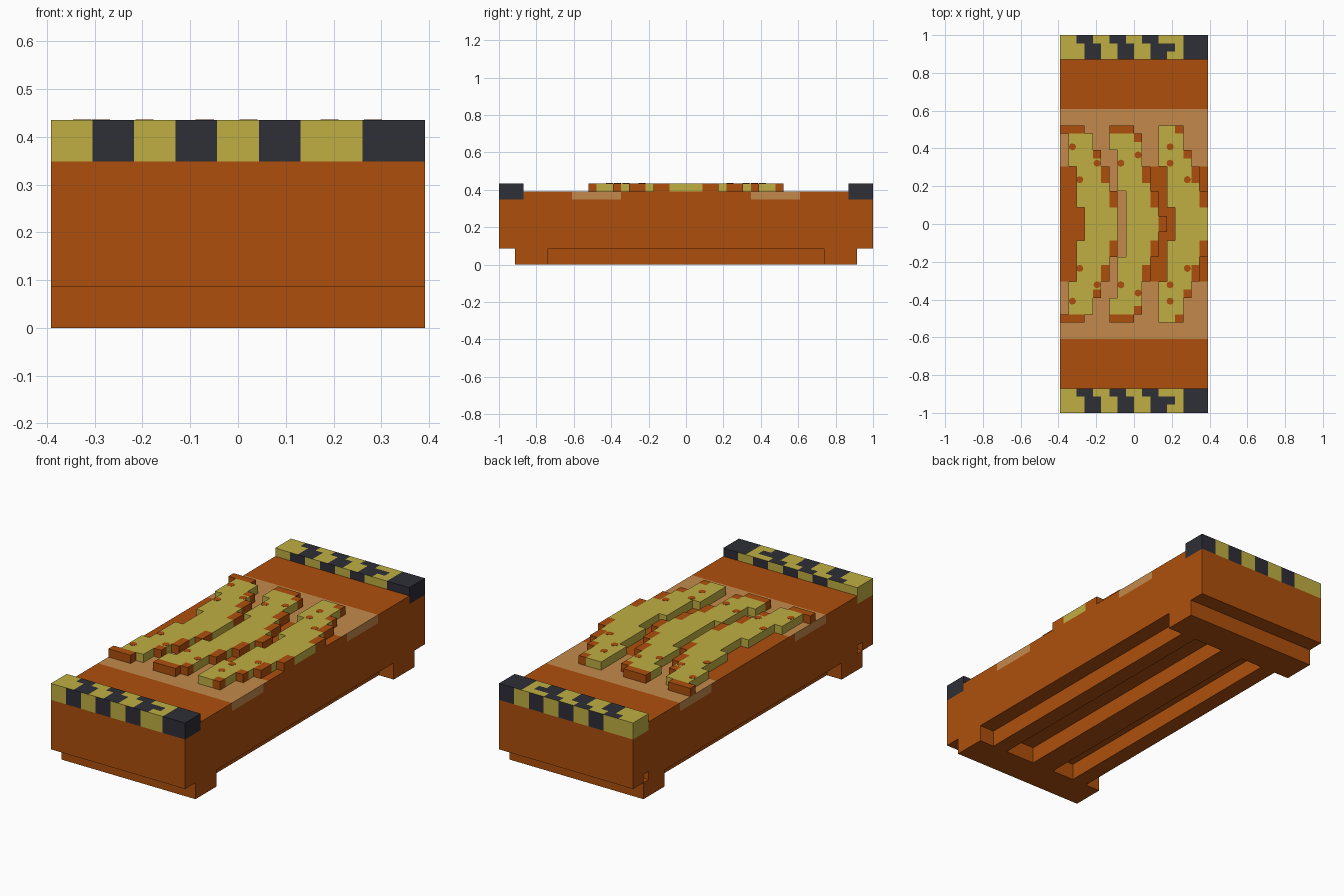
import bpy
import bmesh

if "Cube" in bpy.data.objects:
    bpy.data.objects.remove(bpy.data.objects["Cube"], do_unlink=True)

U = 2 / 46            # size of one block
NX, NY = 18, 46       # footprint in blocks
MID = NY // 2


def material(name, rgb):
    lin = [c / 12.92 if c <= 0.04 else ((c + 0.055) / 1.055) ** 2.4 for c in (v / 255 for v in rgb)]
    mat = bpy.data.materials.new(name)
    mat.use_nodes = True
    mat.diffuse_color = (*lin, 1)
    mat.node_tree.nodes["Principled BSDF"].inputs["Base Color"].default_value = (*lin, 1)
    return mat


MATS = [material("burnt orange", (174, 79, 12)), material("tan", (196, 138, 76)),
        material("mustard yellow", (192, 175, 66)), material("charcoal", (46, 46, 55))]
ORANGE, TAN, YELLOW, BLACK = range(4)


def finish(name, bm):
    mesh = bpy.data.meshes.new(name)
    bm.to_mesh(mesh)
    bm.free()
    for mat in MATS:
        mesh.materials.append(mat)
    obj = bpy.data.objects.new(name, mesh)
    bpy.context.collection.objects.link(obj)
    return obj


def box(x0, x1, y0, y1, z0, z1):
    return {(i, j, k) for i in range(x0, x1) for j in range(y0, y1) for k in range(z0, z1)}


def block_object(name, cells, rule):
    """Outer skin of a set of blocks; rule(cell, axis, sign) gives each face its colour."""
    bm = bmesh.new()
    verts = {}

    def vert(p):
        if p not in verts:
            verts[p] = bm.verts.new(((p[0] - NX / 2) * U, (p[1] - MID) * U, p[2] * U))
        return verts[p]

    for cell in sorted(cells):
        for axis in range(3):
            for sign in (-1, 1):
                other = list(cell)
                other[axis] += sign
                if tuple(other) in cells:
                    continue
                b, c = (axis + 1) % 3, (axis + 2) % 3
                corners = []
                for db, dc in ((0, 0), (1, 0), (1, 1), (0, 1)):
                    p = list(cell)
                    p[axis] += sign > 0
                    p[b] += db
                    p[c] += dc
                    corners.append(vert(tuple(p)))
                face = bm.faces.new(corners if sign > 0 else corners[::-1])
                face.material_index = rule(cell, axis, sign)
    return finish(name, bm)


def row(j):
    """Distance from the middle in blocks, same for both halves."""
    return j - MID if j >= MID else MID - 1 - j


# Main slab, with its top lowered under the end bars
body = box(0, NX, 0, NY, 2, 9) - box(0, NX, 0, 3, 8, 9) - box(0, NX, NY - 3, NY, 8, 9)
body -= box(0, 1, 2, 3, 2, 3) | box(0, 1, 43, 44, 2, 3)

# Base with side recesses and two long slots
base = box(0, NX, 2, 44, 0, 2)
for x0, x1 in ((0, 2), (4, 7), (10, 14), (16, 18)):
    base -= box(x0, x1, 6, 40, 0, 2)


def body_colour(cell, axis, sign):
    i, j, k = cell
    r = row(j)
    if k == 8 and axis == 2 and r < 14 and (r >= 7 or 5 <= i < 9):
        return TAN
    if k == 8 and axis == 0 and 8 <= r < 14:
        return TAN
    return ORANGE


block_object("slab_with_base", body | base, body_colour)

# Hazard striped bars at both ends
FRONT_STRIPES = {2, 3, 6, 7, 10, 11, 15, 16, 17}
BACK_STRIPES = {4, 5, 8, 9, 12, 13, 16, 17}


def bar_colour(cell, axis, sign):
    i, j, k = cell
    if axis == 0:
        return BLACK if sign > 0 else YELLOW
    if axis == 1:
        return BLACK if i in (BACK_STRIPES if sign > 0 else FRONT_STRIPES) else YELLOW
    depth = j % (NY - 3)          # 0 is the front row of either bar
    shift = 1 if depth < 2 else 0
    spot = i == 13 and depth == 1
    return BLACK if i >= 15 or (i < 14 and i - shift in FRONT_STRIPES) or spot else YELLOW


for name, y0 in (("front_bar", 0), ("back_bar", NY - 3)):
    block_object(name, box(0, NX, y0, y0 + 3, 8, 10), bar_colour)

# Curved raised strips: (first row, end row, left column, right column) of one half
STRIPS = {
    "left_strip": [(0, 2, 3, 7), (2, 5, 2, 6), (5, 7, 2, 5), (7, 8, 1, 5), (8, 11, 1, 4)],
    "middle_strip": [(0, 2, 8, 12), (2, 4, 8, 11), (4, 5, 7, 11), (5, 9, 7, 10),
                     (9, 10, 6, 10), (10, 11, 6, 9)],
    "right_strip": [(0, 2, 14, 18), (2, 5, 13, 17), (5, 7, 13, 16), (7, 8, 12, 16),
                    (8, 11, 12, 15), (11, 12, 12, 14)],
}
EDGING = {
    "left_strip": [(2, 4, 6, 7), (5, 7, 5, 6), (8, 9, 4, 5), (11, 12, 0, 3)],
    "middle_strip": [(0, 1, 12, 13), (2, 4, 11, 12), (5, 7, 10, 11), (10, 11, 9, 10), (11, 12, 6, 9)],
    "right_strip": [(2, 4, 17, 18), (5, 7, 16, 17), (8, 9, 15, 16), (11, 12, 14, 15)],
}


def mirrored_cells(spans):
    cells = set()
    for r0, r1, x0, x1 in spans:
        cells |= box(x0, x1, MID + r0, MID + r1, 9, 10)
        cells |= box(x0, x1, MID - r1, MID - r0, 9, 10)
    return cells


for name, spans in STRIPS.items():
    yellow = mirrored_cells(spans)
    edge = mirrored_cells(EDGING[name]) - yellow
    block_object(name, yellow | edge,
                 lambda cell, axis, sign, y=yellow: YELLOW if cell in y else ORANGE)

# Small orange flecks on the strips
bm = bmesh.new()
for col, r in ((1.5, 9.4), (2.4, 5.4), (4.5, 7.4), (7.4, 7.4), (9.5, 8.4),
               (13.4, 9.4), (13.4, 7.4), (15.5, 5.4)):
    for side in (-1, 1):
        made = bmesh.ops.create_cone(bm, cap_ends=True, segments=8, radius1=0.019,
                                     radius2=0.019, depth=0.004)
        bmesh.ops.translate(bm, verts=made["verts"],
                            vec=((col - NX / 2) * U, side * r * U, 10 * U - 0.001))
finish("strip_flecks", bm)
